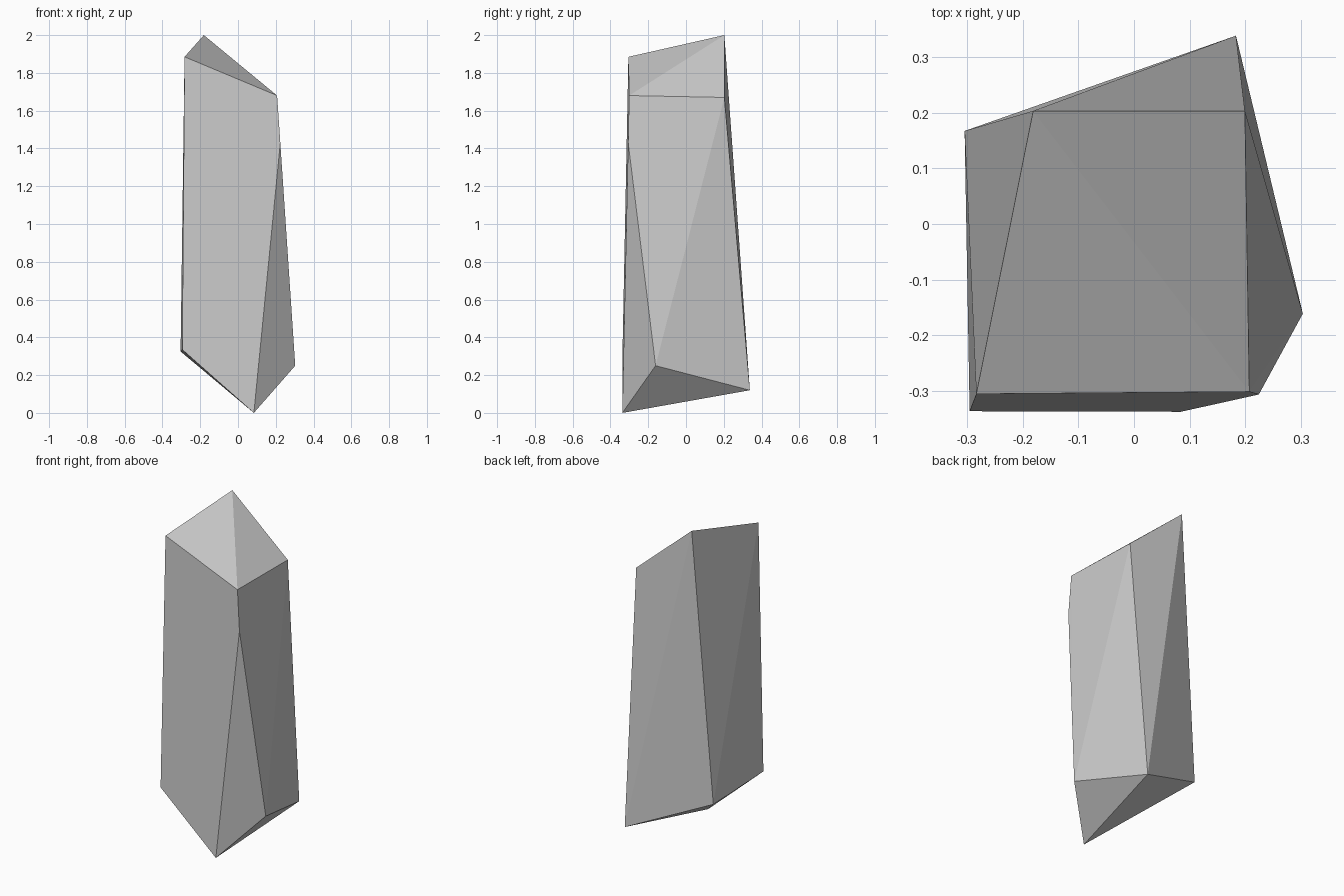
import bpy, bmesh, math

if "Cube" in bpy.data.objects:
    bpy.data.objects.remove(bpy.data.objects["Cube"])

# Corner points of the faceted crystal
top = [(-0.181, 0.203, 2.0), (-0.283, -0.305, 1.885),
       (0.207, -0.301, 1.68), (0.199, 0.203, 1.67)]
shoulder = [(0.224, -0.306, 1.43)]
base = [(0.084, -0.337, 0.0), (0.303, -0.161, 0.25), (0.183, 0.338, 0.12),
        (-0.304, 0.167, 0.325), (-0.295, -0.336, 0.335)]

# Crystal: convex shell around the corners, nearly flat facets merged
bm = bmesh.new()
for p in top + shoulder + base:
    bm.verts.new(p)
bmesh.ops.convex_hull(bm, input=bm.verts[:])
bmesh.ops.dissolve_limit(bm, angle_limit=math.radians(0.5),
                         verts=bm.verts[:], edges=bm.edges[:])
bmesh.ops.recalc_face_normals(bm, faces=bm.faces[:])

mesh = bpy.data.meshes.new("crystal")
bm.to_mesh(mesh)
bm.free()
bpy.context.collection.objects.link(bpy.data.objects.new("crystal", mesh))
